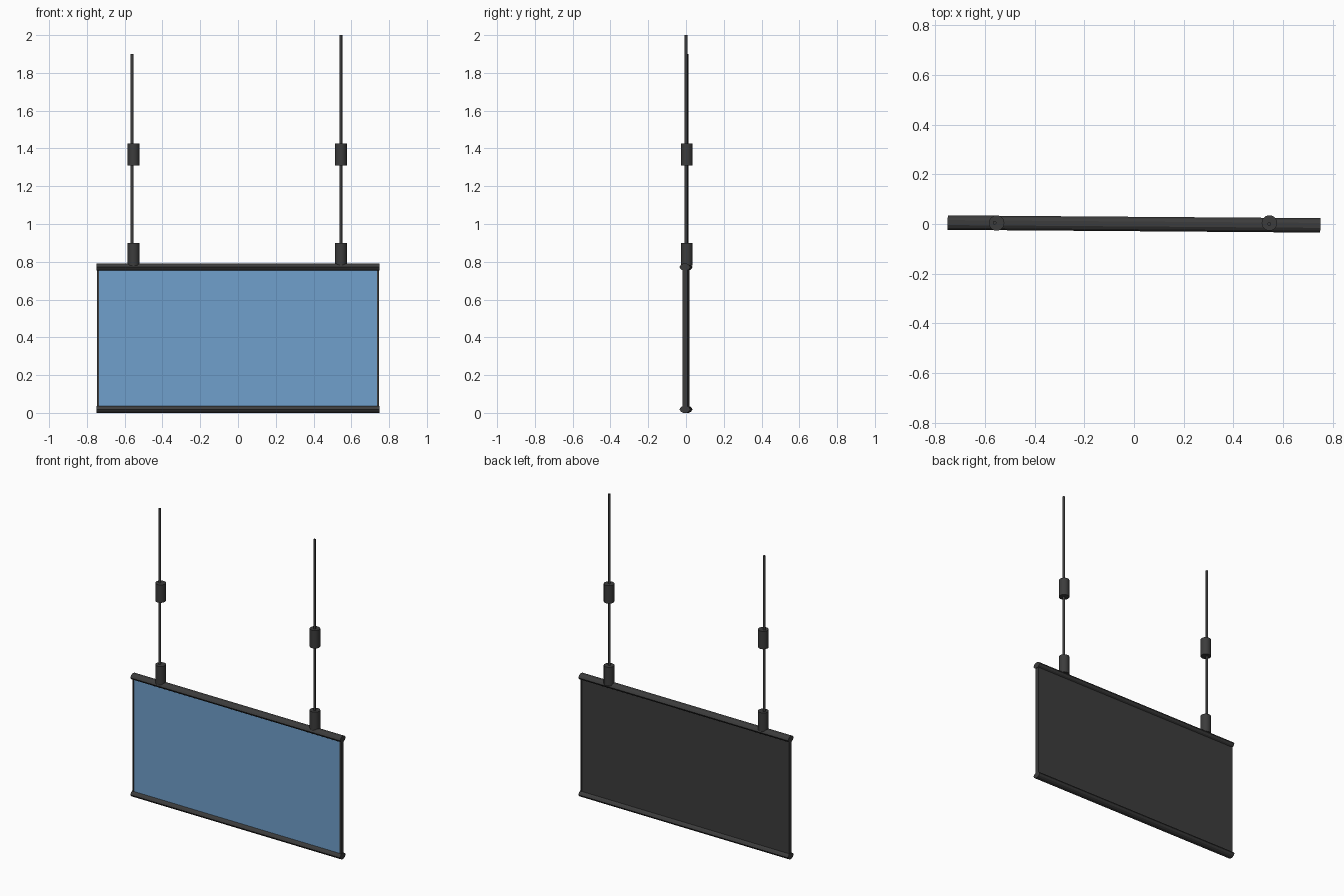
import bpy, bmesh, math
from mathutils import Matrix

if "Cube" in bpy.data.objects:
    bpy.data.objects.remove(bpy.data.objects["Cube"])


def material(name, color):
    m = bpy.data.materials.new(name)
    m.diffuse_color = color
    m.use_nodes = True
    m.node_tree.nodes["Principled BSDF"].inputs["Base Color"].default_value = m.diffuse_color
    return m


DARK = material("dark_grey", (0.045, 0.045, 0.045, 1))
BLUE = material("screen_blue", (0.16, 0.35, 0.60, 1))
TURN = Matrix.Rotation(-0.0075, 4, 'Z')   # the panel hangs slightly turned


def finish(bm, name, mat, matrix=None, smooth=False):
    bmesh.ops.recalc_face_normals(bm, faces=bm.faces)
    if matrix:
        bm.transform(matrix)
    me = bpy.data.meshes.new(name)
    bm.to_mesh(me)
    bm.free()
    me.materials.append(mat)
    ob = bpy.data.objects.new(name, me)
    bpy.context.collection.objects.link(ob)
    if smooth:
        bpy.ops.object.select_all(action='DESELECT')
        ob.select_set(True)
        bpy.context.view_layer.objects.active = ob
        bpy.ops.object.shade_smooth_by_angle(angle=math.radians(35))
    return ob


def box(name, lo, hi, mat):
    bm = bmesh.new()
    bmesh.ops.create_cube(bm, size=1)
    for v in bm.verts:
        v.co = [lo[i] + (v.co[i] + 0.5) * (hi[i] - lo[i]) for i in range(3)]
    return finish(bm, name, mat, TURN)


def cylinder(name, x, y, z0, z1, r, sides):
    bm = bmesh.new()
    bmesh.ops.create_cone(bm, cap_ends=True, segments=sides, radius1=r,
                          radius2=r, depth=z1 - z0)
    return finish(bm, name, DARK,
                  Matrix.Translation((x, y, (z0 + z1) / 2)), True)


def rail(name, z):
    # faceted bar section (y, z) run along x
    section = [(0.029, 0), (0.021, 0.012), (0.010, 0.0185), (-0.010, 0.0185),
               (-0.021, 0.012), (-0.029, 0), (-0.021, -0.012),
               (-0.010, -0.0185), (0.010, -0.0185), (0.021, -0.012)]
    bm = bmesh.new()
    face = bm.faces.new([bm.verts.new((-0.75, y, z + dz)) for y, dz in section])
    ext = bmesh.ops.extrude_face_region(bm, geom=[face], use_keep_orig=True)
    verts = [g for g in ext["geom"] if isinstance(g, bmesh.types.BMVert)]
    bmesh.ops.translate(bm, verts=verts, vec=(1.5, 0, 0))
    return finish(bm, name, DARK, TURN)


# Display panel: backing, side strips and blue screen
box("panel_back", (-0.739, -0.007, 0.02), (0.739, 0.011, 0.77), DARK)
for side, s in (("left", -1), ("right", 1)):
    xs = sorted((s * 0.737, s * 0.747))
    box(side + "_frame_strip", (xs[0], -0.013, 0.02), (xs[1], 0.013, 0.77), DARK)
box("screen", (-0.737, -0.011, 0.03), (0.737, -0.006, 0.765), BLUE)

# Top and bottom rails
rail("bottom_rail", 0.0185)
rail("top_rail", 0.7715)

# Hangers: clamp on the rail, coupling higher up, thin rod through both
for side, x, rod_x, rod_y, top in (("left", -0.553, -0.561, 0.005, 1.90),
                                   ("right", 0.545, 0.545, 0.0, 2.0)):
    cylinder(side + "_clamp", x, 0.004, 0.78, 0.90, 0.031, 24)
    cylinder(side + "_coupling", x, 0.004, 1.31, 1.425, 0.031, 24)
    cylinder(side + "_rod", rod_x, rod_y, 0.85, top, 0.0075, 12)
